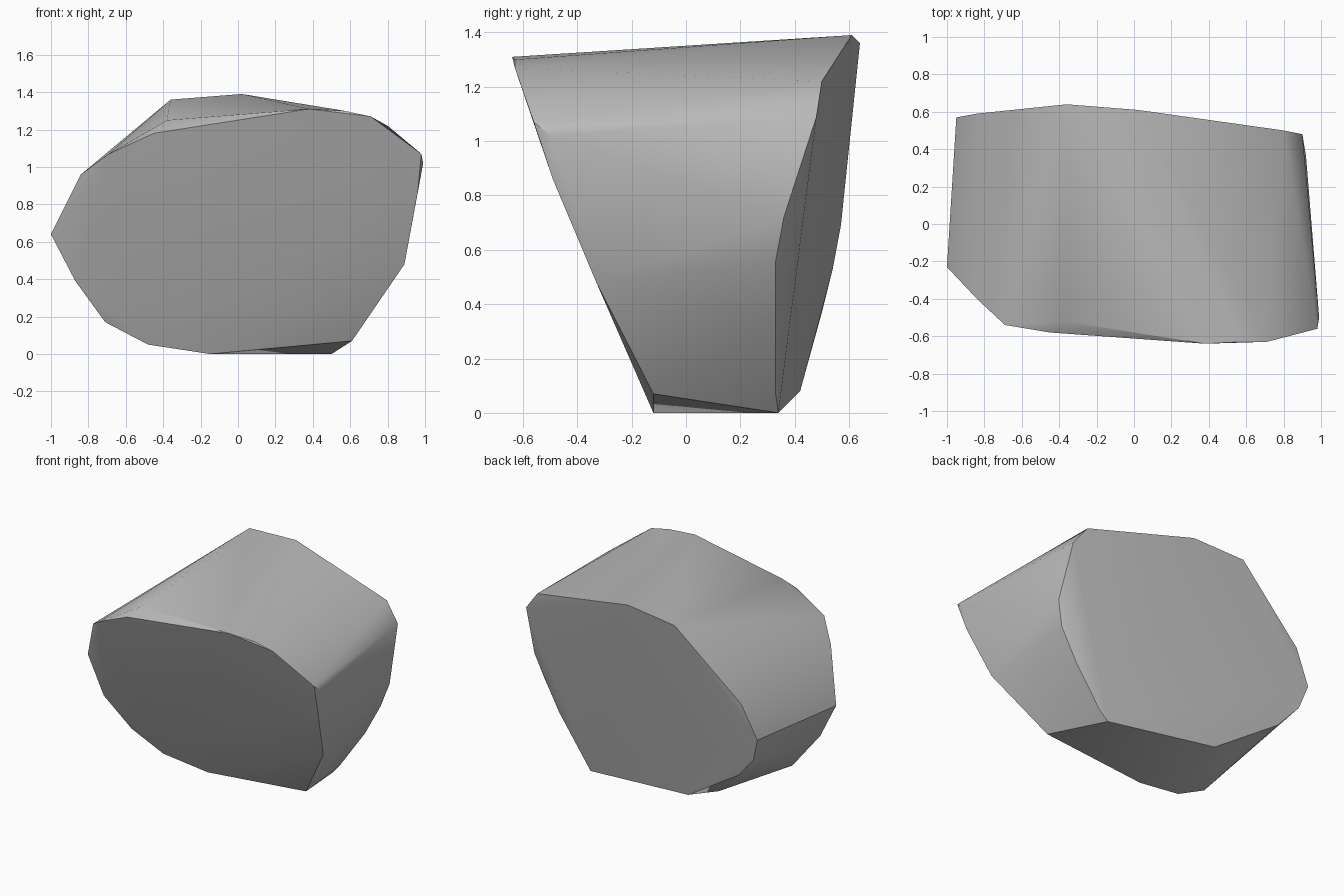
import bpy
import bmesh
import math

# Remove the default cube
default_cube = bpy.data.objects.get("Cube")
if default_cube:
    bpy.data.objects.remove(default_cube, do_unlink=True)


def make_material(name, colour):
    material = bpy.data.materials.new(name)
    material.use_nodes = True
    material.diffuse_color = colour
    shader = next(n for n in material.node_tree.nodes if n.type == 'BSDF_PRINCIPLED')
    shader.inputs["Base Color"].default_value = colour
    return material


def hull_object(name, outlines, material):
    """Wrap a tight convex skin around several outlines given in hundredths."""
    mesh = bpy.data.meshes.new(name)
    bm = bmesh.new()
    for outline in outlines:
        for point in outline:
            bm.verts.new([value / 100 for value in point])
    result = bmesh.ops.convex_hull(bm, input=bm.verts[:])
    # Drop any corner that fell inside the skin
    loose = [g for g in result["geom_interior"] if isinstance(g, bmesh.types.BMVert)]
    bmesh.ops.delete(bm, geom=loose, context='VERTS')
    # Merge nearly flat triangles into broad facets
    bmesh.ops.dissolve_limit(bm, angle_limit=math.radians(1), verts=bm.verts[:], edges=bm.edges[:])
    bmesh.ops.recalc_face_normals(bm, faces=bm.faces[:])
    bm.to_mesh(mesh)
    bm.free()
    mesh.materials.append(material)
    obj = bpy.data.objects.new(name, mesh)
    bpy.context.collection.objects.link(obj)
    return obj


# Rim of the overhanging front face
front_rim = [
    (-100, -23, 64), (-87, -24, 39), (-71, -16, 17), (-48, -14, 5),
    (-15, -12, 0), (61, -12, 7), (89, -33, 48), (96, -49, 86),
    (98, -56, 107), (71, -63, 127), (57, -63, 130), (38, -64, 131),
    (-45, -58, 118), (-69, -54, 107), (-84, -40, 96),
]

# Rim of the leaning back face
back_rim = [
    (-95, 57, 69), (-84, 59, 92), (-36, 64, 136), (2, 61, 139),
    (80, 50, 122), (90, 48, 109), (92, 36, 72), (87, 33, 56),
    (75, 33, 34), (50, 34, 0), (-31, 42, 8), (-76, 50, 37), (-90, 54, 53),
]

# Worn corners between the two rims
worn_corners = [(-38, -52, 125), (99, -50, 102), (-50, 35, 13), (56, 33, 7)]

grey_stone = make_material("grey stone", (0.5, 0.5, 0.5, 1))
boulder = hull_object("boulder", [front_rim, back_rim, worn_corners], grey_stone)

# Soft facets with crisp rims
bpy.ops.object.select_all(action='DESELECT')
boulder.select_set(True)
bpy.context.view_layer.objects.active = boulder
bpy.ops.object.shade_smooth_by_angle(angle=math.radians(35))
